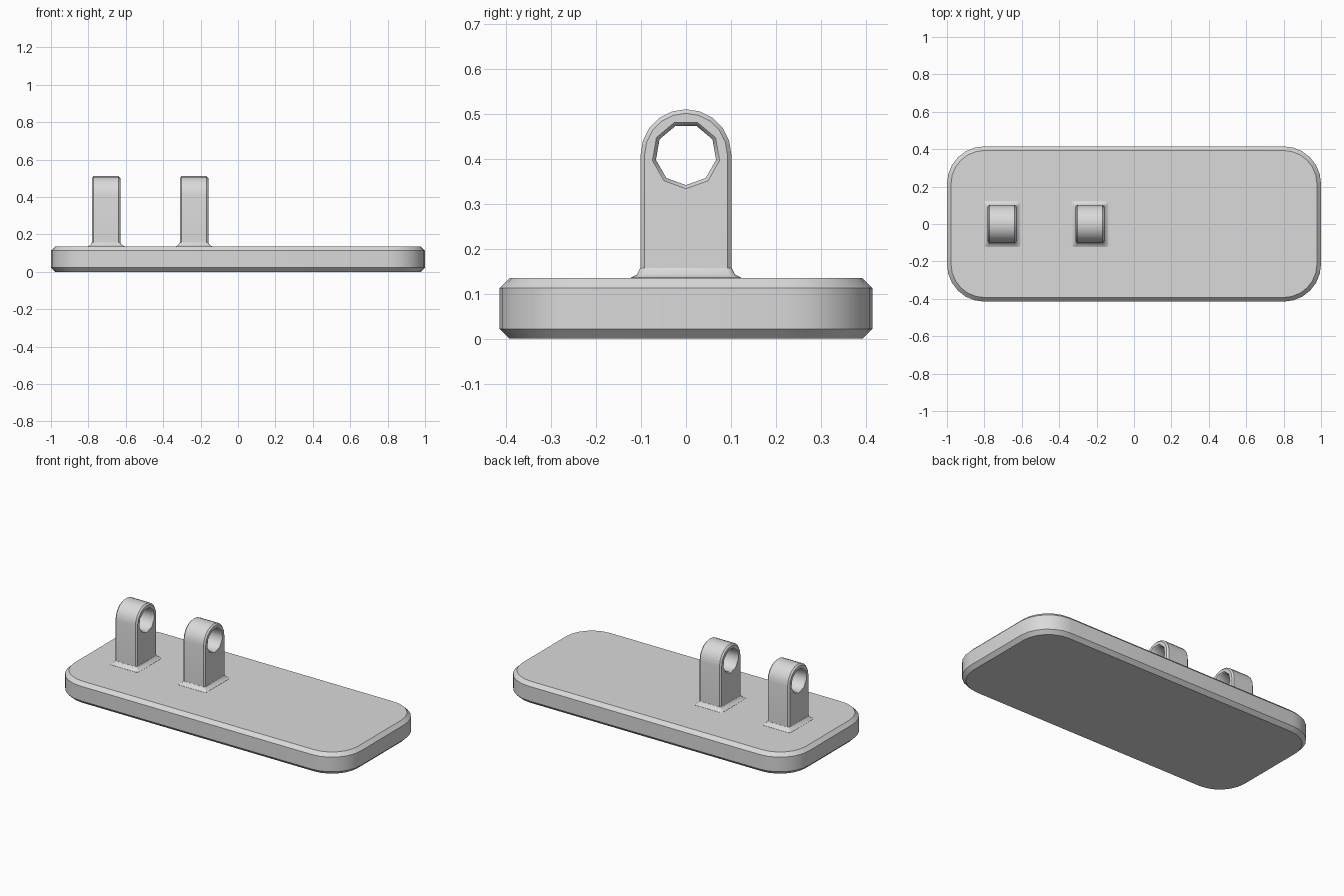
import bpy
import bmesh
from math import sin, cos, pi, radians

cube = bpy.data.objects.get("Cube")
if cube:
    bpy.data.objects.remove(cube, do_unlink=True)

grey = bpy.data.materials.new("plain grey")
grey.use_nodes = True
COLOUR = (0.7, 0.7, 0.7, 1)
grey.diffuse_color = COLOUR
grey.node_tree.nodes["Principled BSDF"].inputs["Base Color"].default_value = COLOUR

BASE_TOP = 0.135


def finish(name, bm):
    """Turn a bmesh into a shaded object with the shared material."""
    bmesh.ops.recalc_face_normals(bm, faces=bm.faces)
    mesh = bpy.data.meshes.new(name)
    bm.to_mesh(mesh)
    bm.free()
    mesh.materials.append(grey)
    obj = bpy.data.objects.new(name, mesh)
    bpy.context.collection.objects.link(obj)
    bpy.ops.object.select_all(action="DESELECT")
    obj.select_set(True)
    bpy.context.view_layer.objects.active = obj
    bpy.ops.object.shade_smooth_by_angle(angle=radians(42))
    return obj


def loft(bm, rings):
    """Skin a series of equal closed rings, returning their vertices."""
    loops = [[bm.verts.new(p) for p in ring] for ring in rings]
    for a, b in zip(loops, loops[1:]):
        n = len(a)
        for i in range(n):
            j = (i + 1) % n
            bm.faces.new((a[i], a[j], b[j], b[i]))
    return loops


def rounded_rect(hx, hy, r, z, cx=0, steps=6):
    points = []
    for k, (sx, sy) in enumerate([(1, 1), (-1, 1), (-1, -1), (1, -1)]):
        for i in range(steps + 1):
            a = (k + i / steps) * pi / 2
            points.append((cx + sx * (hx - r) + r * cos(a),
                           sy * (hy - r) + r * sin(a), z))
    return points


def arch(x, inset):
    """Round-topped upright outline across y and z."""
    r = 0.101 - inset
    points = [(x, r * cos(pi * i / 10), 0.41 + r * sin(pi * i / 10))
              for i in range(11)]
    return points + [(x, -r, 0.12), (x, r, 0.12)]


def hole(x, r):
    return [(x, r * cos(2 * pi * i / 9 - pi / 2),
             0.41 + r * sin(2 * pi * i / 9 - pi / 2)) for i in range(9)]


# Base plate with chamfered rims
C = 0.022
bm = bmesh.new()
plate = loft(bm, [rounded_rect(1 - d, 0.415 - d, 0.2 - d, z) for d, z in
                  [(C, 0), (0, C), (0, BASE_TOP - C), (C, BASE_TOP)]])
bm.faces.new(plate[0])
bm.faces.new(plate[-1])
finish("base_plate", bm)

# Two pierced lugs, each with a flared foot
W, B = 0.076, 0.009
for side, cx in (("right", -0.705), ("left", -0.235)):
    bm = bmesh.new()
    outer = loft(bm, [arch(cx + x, d) for x, d in
                      [(-W, B), (B - W, 0), (W - B, 0), (W, B)]])
    inner = loft(bm, [hole(cx + x, r) for x, r in
                      [(-W, 0.076), (B - W, 0.068), (W - B, 0.068), (W, 0.076)]])
    # Pierced cheeks between the outline and the hole rim
    for k in (0, -1):
        edges = []
        for loop in (outer[k], inner[k]):
            edges += [bm.edges.get((v, loop[i - 1])) for i, v in enumerate(loop)]
        bmesh.ops.triangle_fill(bm, use_beauty=True, edges=edges)
    finish(side + "_lug", bm)

    bm = bmesh.new()
    foot = loft(bm, [rounded_rect(W + d, 0.101 + d, 0.012, BASE_TOP + h, cx, 2)
                     for d, h in [(0.022, -0.005), (0.022, 0.001),
                                  (0.008, 0.008), (0.001, 0.022)]])
    bm.faces.new(foot[0])
    bm.faces.new(foot[-1])
    finish(side + "_lug_foot", bm)
